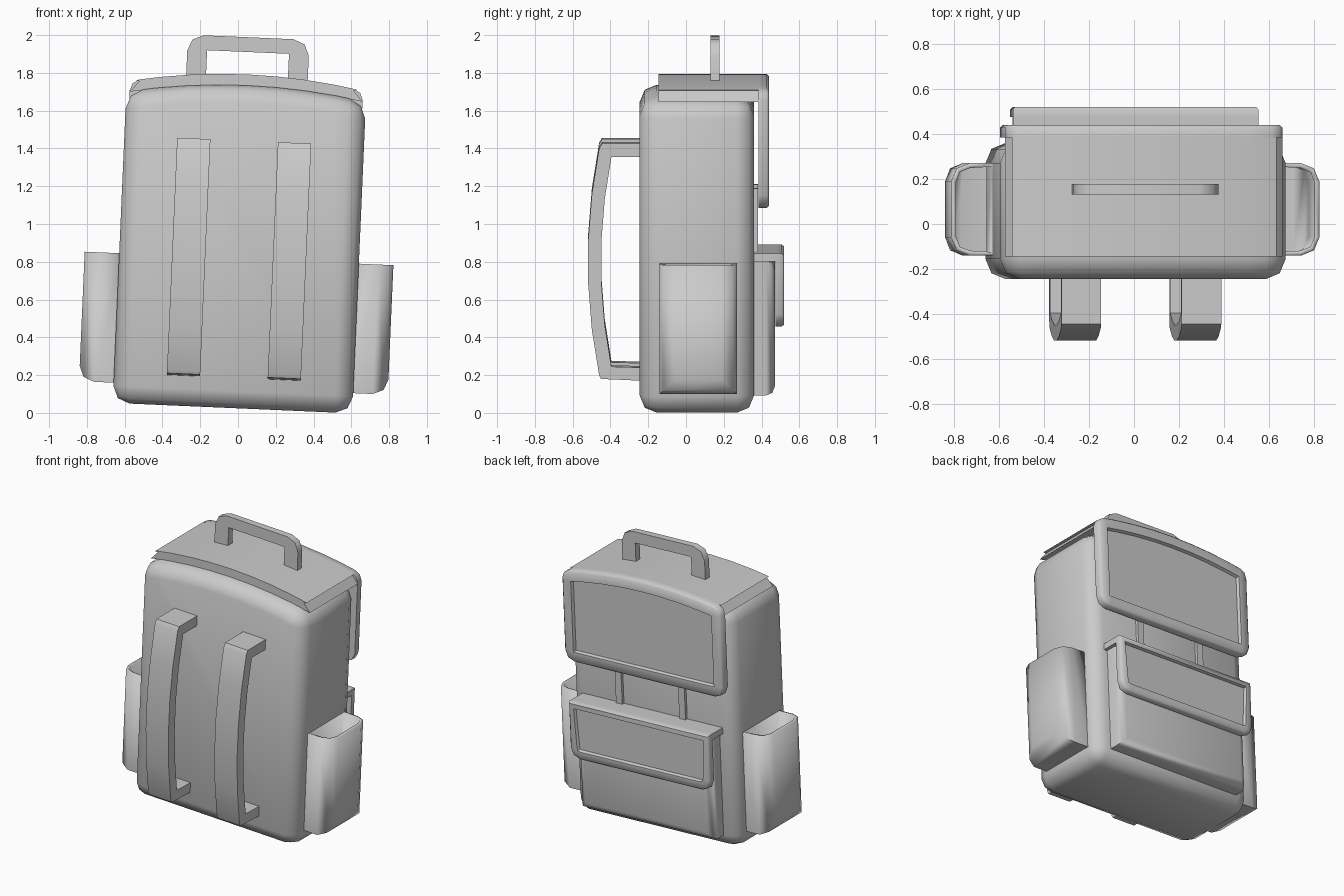
import bpy, bmesh, math
from mathutils import Matrix, Vector

if "Cube" in bpy.data.objects:
    bpy.data.objects.remove(bpy.data.objects["Cube"])

# The whole pack leans slightly sideways; parts are modelled upright around z = 0
LEAN = (Matrix.Translation((0, 0, 1)) @ Matrix.Rotation(math.radians(2.5), 4, 'Y')
        @ Matrix.Translation((0.0135, 0, 0)))


def finish(name, bm):
    bmesh.ops.recalc_face_normals(bm, faces=bm.faces)
    me = bpy.data.meshes.new(name)
    bm.to_mesh(me)
    bm.free()
    ob = bpy.data.objects.new(name, me)
    bpy.context.collection.objects.link(ob)
    ob.matrix_world = LEAN
    bpy.ops.object.select_all(action='DESELECT')
    ob.select_set(True)
    bpy.context.view_layer.objects.active = ob
    bpy.ops.object.shade_smooth_by_angle(angle=math.radians(50))
    return ob


def prism(pts, a, b, axis='Y'):
    """Extrude a profile: (x, z) along Y, or (y, z) along X."""
    bm = bmesh.new()
    put = (lambda p, d: (p[0], d, p[1])) if axis == 'Y' else (lambda p, d: (d, p[0], p[1]))
    f = bm.faces.new([bm.verts.new(put(p, a)) for p in pts])
    res = bmesh.ops.extrude_face_region(bm, geom=[f])
    shift = Vector((0, b - a, 0)) if axis == 'Y' else Vector((b - a, 0, 0))
    bmesh.ops.translate(bm, verts=[v for v in res['geom'] if isinstance(v, bmesh.types.BMVert)], vec=shift)
    bmesh.ops.recalc_face_normals(bm, faces=bm.faces)
    return bm


def rect(x0, x1, z0, z1):
    return [(x0, z0), (x1, z0), (x1, z1), (x0, z1)]


def rounded(pts):
    """Points with a third value get a two-step rounded corner of that size."""
    out = []
    for i, p in enumerate(pts):
        v = Vector(p[:2])
        if len(p) < 3:
            out.append(v)
            continue
        d0 = (Vector(pts[i - 1][:2]) - v).normalized()
        d1 = (Vector(pts[(i + 1) % len(pts)][:2]) - v).normalized()
        out += [v + d0 * p[2], v + (d0 + d1) * p[2] * 0.29, v + d1 * p[2]]
    return out


def arch(h, mid, rise, n=8, r=None):
    """Arched line from +h to -h; the end points can be rounded."""
    pts = []
    for i in range(n + 1):
        t = 1 - 2 * i / n
        p = (h * t, mid - rise * t * t)
        pts.append(p + (r,) if r and i in (0, n) else p)
    return pts


def facing(bm, d):
    d = Vector(d)
    return max(bm.faces, key=lambda f: f.normal.dot(d) * 10 + f.calc_center_median().dot(d))


def bevel(bm, edges, r):
    bmesh.ops.bevel(bm, geom=edges, offset=r, segments=2, profile=0.5, affect='EDGES')


def framed(bm, border):
    """Chamfer the back face and sink a panel into it."""
    bm.normal_update()
    f = facing(bm, (0, 1, 0))
    for thick, depth in ((0.012, 0.012), (border, 0), (0.008, -0.02)):
        bmesh.ops.inset_individual(bm, faces=[f], thickness=thick, depth=depth)
        bm.normal_update()


# Main body with arched top
bm = prism([(-0.635, -0.975), (0.635, -0.975)] + arch(0.635, 0.735, 0.06), -0.245, 0.36)
bevel(bm, [e for e in bm.edges if e.calc_face_angle(0) > 0.7], 0.09)
finish("body", bm)

# Lid sheet over the top, then the flap hanging down the back
H = 0.617
lid = rounded(arch(H, 0.793, 0.06, r=0.05)) + arch(H, 0.735, 0.06)[::-1]
finish("lid", prism(lid, -0.145, 0.385))
bm = prism(rounded([(-H, 0.11, 0.07), (H, 0.11, 0.07)] + arch(H, 0.793, 0.06, r=0.05)), 0.385, 0.428)
framed(bm, 0.06)
finish("lid_flap", bm)

# Carry handle
handle = rounded([(-0.322, 0.73), (-0.217, 0.73), (-0.217, 0.912), (0.217, 0.912), (0.217, 0.73),
                  (0.322, 0.73), (0.322, 0.99, 0.085), (-0.322, 0.99, 0.085)])
finish("handle", prism(handle, 0.13, 0.178))

# Back pocket with its own flap
bm = prism(rect(-0.52, 0.52, -0.885, -0.17), 0.32, 0.47)
bevel(bm, list(facing(bm, (0, 1, 0)).edges), 0.045)
finish("back_pocket", bm)
shelf = [(0.34, -0.175), (0.475, -0.175), (0.475, -0.133), (0.34, -0.133)]
finish("pocket_flap_top", prism(shelf, -0.545, 0.545, 'X'))
bm = prism(rounded([(-0.545, -0.522, 0.07), (0.545, -0.522, 0.07), (0.545, -0.133), (-0.545, -0.133)]),
           0.475, 0.508)
framed(bm, 0.045)
finish("pocket_flap", bm)

# Shoulder strap side profile: arms plus a bowed band
outer = [(-0.46 - 0.06 * (1 - t * t), -0.185 + 0.6 * t) for t in (1, .6, .2, -.2, -.6, -1)]
inner = [(-0.395 - 0.055 * (1 - t * t), -0.185 + 0.555 * t) for t in (-1, -.6, -.2, .2, .6, 1)]
strap = ([(-0.22, 0.442), (-0.445, 0.442)] + outer + [(-0.45, -0.805), (-0.22, -0.815)]
         + [(-0.22, -0.745)] + inner + [(-0.22, 0.37)])

for s, side in ((-1, "left"), (1, "right")):
    finish(f"shoulder_strap_{side}", prism(strap, s * 0.267 - 0.088, s * 0.267 + 0.088, 'X'))
    # Thin webbing strips between the flaps
    finish(f"webbing_{side}", prism(rect(s * 0.246 - 0.024, s * 0.246 + 0.024, -0.15, 0.2), 0.34, 0.38))
    # Open-topped side pocket
    bm = prism(rect(*sorted((s * 0.622, s * 0.818)), -0.868, -0.182), -0.14, 0.27)
    top = facing(bm, (0, 0, 1))
    bevel(bm, [e for e in facing(bm, (s, 0, 0)).edges if e not in top.edges[:]], 0.08)
    bm.normal_update()
    bmesh.ops.delete(bm, geom=[facing(bm, (0, 0, 1))], context='FACES_ONLY')
    ob = finish(f"side_pocket_{side}", bm)
    mod = ob.modifiers.new("thickness", 'SOLIDIFY')
    mod.thickness, mod.offset = 0.022, -1
